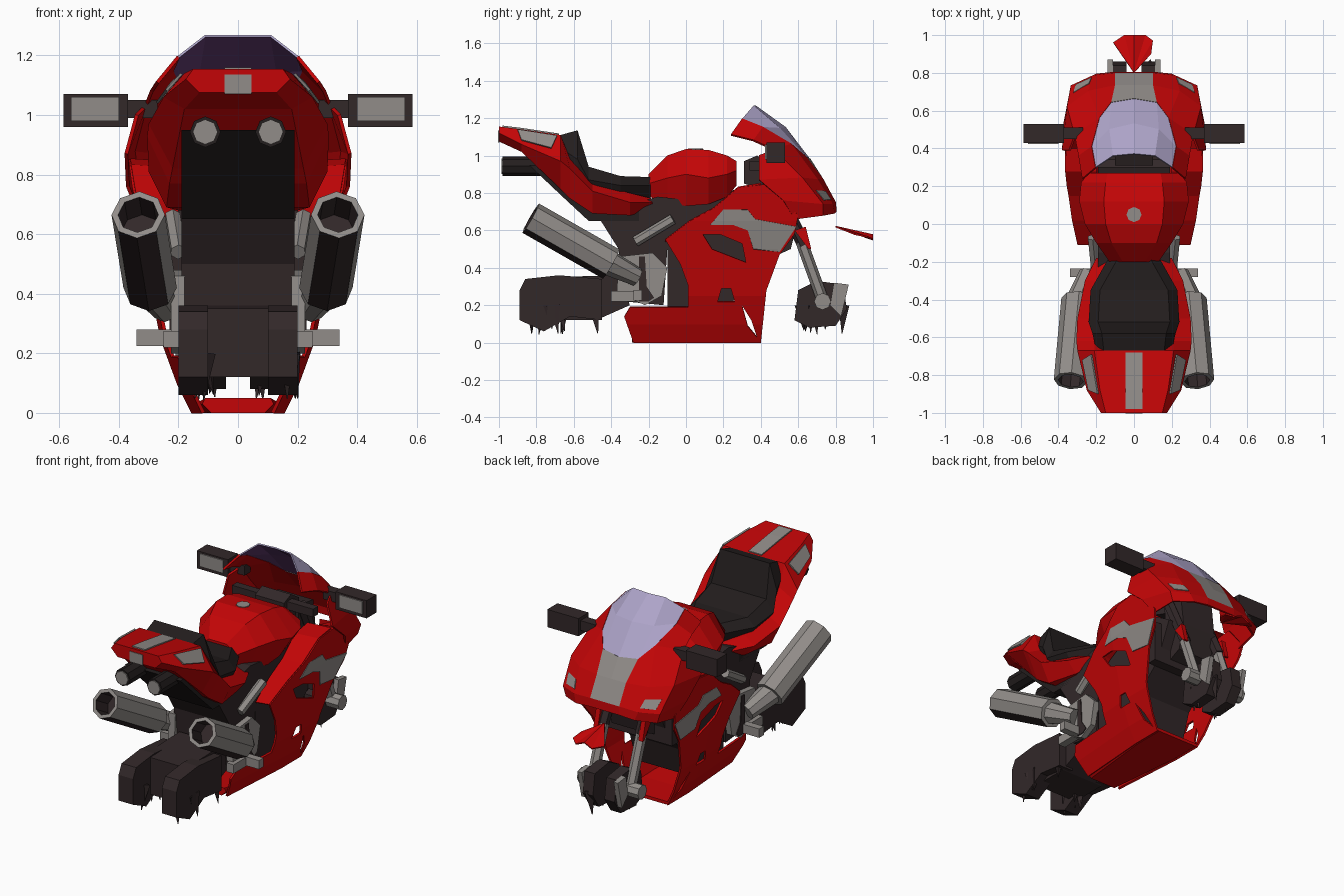
import bpy, bmesh, random
from mathutils import Vector

if "Cube" in bpy.data.objects:
    bpy.data.objects.remove(bpy.data.objects["Cube"])

random.seed(4)


def mat(name, c):
    m = bpy.data.materials.new(name)
    m.diffuse_color = (*c, 1)
    m.use_nodes = True
    m.node_tree.nodes["Principled BSDF"].inputs["Base Color"].default_value = m.diffuse_color
    return m


RED = mat("red paint", (0.55, 0.0015, 0.002))
DARK = mat("dark brown metal", (0.032, 0.021, 0.022))
BLACK = mat("black rubber", (0.017, 0.013, 0.013))
GREY = mat("grey metal", (0.285, 0.265, 0.25))
LILAC = mat("lilac glass", (0.42, 0.37, 0.58))
PURPLE = mat("purple glass", (0.12, 0.045, 0.16))


def finish(name, bm, mats, mirror=False, thick=0, fix=True, back=0):
    if fix:
        bmesh.ops.recalc_face_normals(bm, faces=bm.faces[:])
    me = bpy.data.meshes.new(name)
    bm.to_mesh(me)
    bm.free()
    for m in mats:
        me.materials.append(m)
    ob = bpy.data.objects.new(name, me)
    bpy.context.collection.objects.link(ob)
    if mirror:
        ob.modifiers.new("mirror", 'MIRROR')
    if thick:
        s = ob.modifiers.new("thickness", 'SOLIDIFY')
        s.thickness = thick
        s.offset = 0
        s.material_offset = back
    return ob


def loft(name, stations, m):
    """Six-sided body; station = y, top half-width, z, middle half-width, z, bottom half-width, z."""
    bm = bmesh.new()
    rings = []
    for y, a, za, b, zb, c, zc in stations:
        pts = [(a, za), (b, zb), (c, zc), (-c, zc), (-b, zb), (-a, za)]
        rings.append([bm.verts.new((x, y, z)) for x, z in pts])
    for r, s in zip(rings, rings[1:]):
        for i in range(6):
            j = (i + 1) % 6
            bm.faces.new((r[i], r[j], s[j], s[i]))
    bm.faces.new(rings[0])
    bm.faces.new(rings[-1])
    return finish(name, bm, [m])


def prism(name, yz, x0, x1, m, mirror=False):
    bm = bmesh.new()
    a = [bm.verts.new((x0, y, z)) for y, z in yz]
    b = [bm.verts.new((x1, y, z)) for y, z in yz]
    bm.faces.new(a)
    bm.faces.new(b)
    for i in range(len(yz)):
        j = (i + 1) % len(yz)
        bm.faces.new((a[i], a[j], b[j], b[i]))
    return finish(name, bm, [m], mirror)


def box(name, x, y, z, m, mirror=False):
    return prism(name, [(y[0], z[0]), (y[1], z[0]), (y[1], z[1]), (y[0], z[1])], x[0], x[1], m, mirror)


def tube(name, p, q, r, m, sides=8, hollow=False, mirror=True, r2=None):
    p, q = Vector(p), Vector(q)
    bm = bmesh.new()
    bmesh.ops.create_cone(bm, cap_ends=True, segments=sides, radius1=r, radius2=r2 or r, depth=(q - p).length)
    bm.transform((q - p).to_track_quat('Z', 'Y').to_matrix().to_4x4())
    bmesh.ops.translate(bm, verts=bm.verts[:], vec=(p + q) / 2)
    if hollow:  # open rear end with a dark bore, dark underside
        bm.normal_update()
        for f in bm.faces:
            if f.normal.z < -0.6:
                f.material_index = 1
        cap = min(bm.faces, key=lambda f: (f.calc_center_median() - p).length)
        bmesh.ops.inset_individual(bm, faces=[cap], thickness=0.022)
        new = bmesh.ops.extrude_discrete_faces(bm, faces=[cap])["faces"][0]
        bmesh.ops.translate(bm, verts=new.verts[:], vec=(q - p).normalized() * 0.12)
        for e in new.edges:
            for f in e.link_faces:
                f.material_index = 1
    return finish(name, bm, [m, DARK], mirror)


def grid(name, cols, mats, thick, paint=None, back=0):
    """Mirrored shell from columns of points; paint gives cells the second material."""
    bm = bmesh.new()
    v = [[bm.verts.new(p) for p in c] for c in cols]
    for i in range(len(v) - 1):
        for j in range(min(len(v[i]), len(v[i + 1])) - 1):
            f = bm.faces.new((v[i][j + 1], v[i + 1][j + 1], v[i + 1][j], v[i][j]))
            if paint and paint(i, j):
                f.material_index = 1
    return finish(name, bm, mats, True, thick, False, back)


# half-width of the side fairing by height, slimmer toward the rear
LEVELS = [(0, .15), (.1, .2), (.25, .255), (.5, .305), (.65, .335), (.95, .375)]


def fairing_x(y, z):
    for (z0, a), (z1, b) in zip(LEVELS, LEVELS[1:]):
        if z <= z1:
            x = a + (b - a) * (z - z0) / (z1 - z0)
            break
    return x + 0.07 * min(0, y - 0.2)


def sheet(name, loops, m, thick, offset=0):
    bm = bmesh.new()
    edges = []
    for loop in loops:
        vs = [bm.verts.new((0, y, z)) for y, z in loop]
        edges += [bm.edges.new((vs[i - 1], vs[i])) for i in range(len(vs))]
    bmesh.ops.triangle_fill(bm, use_beauty=True, edges=edges, normal=(1, 0, 0))
    cuts = [((0, 0, z), (0, 0, 1)) for z, _ in LEVELS[1:-1]] + [((0, .2, 0), (0, 1, 0))]
    for co, no in cuts:
        bmesh.ops.bisect_plane(bm, geom=bm.verts[:] + bm.edges[:] + bm.faces[:], plane_co=co, plane_no=no)
    for v in bm.verts:
        v.co.x = fairing_x(v.co.y, v.co.z) + offset
    return finish(name, bm, [m], True, thick)


# side fairings with vents, inner ledge, grey flank panels and the belly
sheet("side_fairing", [
    [(-.11, .55), (.02, .65), (.15, .72), (.28, .83), (.45, .85), (.6, .68), (.58, .58), (.5, .47), (.43, .28),
     (.4, .0), (-.28, .0), (-.33, .14), (-.3, .19), (.01, .19), (.01, .31), (-.03, .42)],
    [(.09, .58), (.18, .58), (.3, .53), (.32, .43), (.14, .5)],
    [(.17, .22), (.19, .29), (.24, .29), (.26, .22)],
    [(.3, .2), (.33, .09), (.38, .03), (.35, .12)]], RED, 0.012)
ledge = [(-.11, .55), (.02, .65), (.15, .72), (.28, .83), (.4, .85)]
grid("fairing_ledge", [[(.2, y, z - .01) for y, z in ledge], [(fairing_x(y, z), y, z) for y, z in ledge]], [RED], 0.008)
sheet("flank_panel", [[(.13, .63), (.2, .71), (.33, .71), (.37, .66), (.59, .62), (.5, .485), (.36, .5), (.33, .6),
                       (.25, .63)]], GREY, 0.005, 0.008)
loft("belly_pan", [(-.29, .11, .05, .12, .03, .09, 0), (.2, .16, .02, .155, .01, .14, 0),
                   (.4, .155, .02, .15, .01, .14, 0)], RED)

# nose cowl with grey centre strip, red inside
grid("nose_cowl", [
    [(0, .80, .70), (0, .795, .75), (0, .73, .87), (0, .66, .98)],
    [(.1, .80, .70), (.1, .795, .75), (.1, .73, .87), (.12, .64, .99)],
    [(.2, .79, .69), (.22, .78, .74), (.24, .70, .87), (.18, .56, 1.06), (.22, .41, 1.15), (.2, .3, 1.195)],
    [(.31, .73, .68), (.33, .73, .74), (.35, .62, .88), (.31, .47, 1.03), (.29, .36, 1.08), (.27, .24, 1.11)],
    [(.33, .58, .66), (.37, .52, .76), (.375, .39, .87), (.34, .39, 1.0)]],
    [RED, GREY, RED, RED], 0.012, lambda i, j: i == 0 and j > 0, 2)


def plate(name, corners, m, thick=0.008):
    bm = bmesh.new()
    bm.faces.new([bm.verts.new(p) for p in corners])
    return finish(name, bm, [m], True, thick)


# headlights lie low on the cowl's front corners
c1, d1, d2, c2 = (Vector(p) for p in [(.22, .78, .74), (.33, .73, .74), (.35, .62, .88), (.24, .70, .87)])
corners = [c1.lerp(d1, u).lerp(c2.lerp(d2, u), v) + Vector((.002, .006, .004))
           for u, v in [(.0, .15), (.75, .12), (.8, .5), (.05, .5)]]
plate("headlight", corners, GREY)

# windscreen, lilac outside and purple inside
grid("windscreen", [
    [(0, .66, .98), (0, .53, 1.15), (0, .37, 1.265)],
    [(.12, .64, .99), (.13, .5, 1.145), (.11, .36, 1.265)],
    [(.18, .56, 1.06), (.22, .41, 1.15), (.2, .3, 1.195)]], [LILAC, PURPLE], 0.008, None, 1)

# tank and cap
loft("tank", [(-.2, .06, .9, .13, .85, .1, .78), (-.1, .12, 1.0, .2, .88, .15, .75),
              (0, .15, 1.035, .26, .9, .2, .73), (.12, .16, 1.03, .29, .88, .2, .74),
              (.22, .15, 1.0, .28, .9, .2, .78), (.27, .14, .97, .24, .92, .18, .84)], RED)
tube("tank_cap", (0, .05, 1.02), (0, .05, 1.038), .04, GREY, 8, mirror=False)

# tail, seat, tail stripe and lamps
loft("tail", [(-1, .15, 1.155, .175, 1.12, .13, 1.075), (-.88, .18, 1.14, .25, 1.06, .18, 1.02),
              (-.67, .21, 1.11, .3, .97, .22, .82), (-.62, .21, .98, .305, .93, .23, .77),
              (-.5, .22, .85, .3, .81, .24, .69), (-.3, .2, .8, .26, .75, .2, .68),
              (-.18, .12, .77, .2, .75, .15, .71)], RED)
loft("seat", [(-.67, .16, 1.11, .2, 1.04, .18, .95), (-.58, .17, 1.135, .22, .98, .2, .85),
              (-.52, .19, .94, .24, .87, .2, .8), (-.35, .18, .89, .23, .84, .19, .77),
              (-.19, .09, .885, .14, .84, .1, .77)], BLACK)
prism("undertail", [(-.84, .95), (-.66, .78), (-.52, .65), (-.25, .65), (-.25, .72), (-.6, .95)], -.19, .19, BLACK)
prism("tail_stripe", [(-.98, 1.152), (-.88, 1.14), (-.68, 1.112), (-.68, 1.118), (-.88, 1.148), (-.98, 1.160)],
      -.045, .045, GREY)
box("tail_badge_plate", (-.045, .045), (-1.004, -.996), (1.07, 1.135), GREY)
tube("tail_lamp", (.11, -.98, .943), (.11, -.76, .943), .052, BLACK, 8)
tube("tail_lamp_lens", (.11, -.986, .943), (.11, -.97, .943), .042, GREY, 8)
plate("tail_indicator", [(.19, -.9, 1.138), (.24, -.88, 1.083), (.272, -.72, 1.04), (.225, -.69, 1.105)], GREY, 0.009)

# mirrors, bars and dash
for n, x, y, z, m in [("mirror", (.37, .585), (.43, .53), (.96, 1.07), DARK),
                      ("mirror_arm", (.27, .37), (.45, .51), (.99, 1.05), DARK),
                      ("mirror_plate", (.40, .56), (.423, .43), (.98, 1.06), GREY),
                      ("handlebar", (.05, .28), (.34, .39), (.92, .97), DARK)]:
    box(n, x, y, z, m, True)
prism("dash", [(.31, .85), (.31, .97), (.38, 1.0), (.46, .95), (.46, .8)], -.1, .1, DARK)

# frame and engine
prism("engine", [(-.1, .15), (.22, .12), (.28, .3), (.45, .45), (.55, .68), (.3, .83), (-.1, .7)], -.19, .19, DARK)
prism("steering_head", [(.42, .92), (.57, .9), (.6, .66), (.56, .5), (.45, .45)], -.12, .12, DARK)
prism("frame", [(-.48, .69), (-.36, .5), (-.33, .22), (-.12, .2), (-.1, .5), (.12, .75), (-.15, .78)], -.19, .19, DARK)
box("radiator", (-.24, .24), (.42, .48), (.42, .68), DARK)
tube("frame_strut", (.2, -.27, .54), (.22, -.07, .66), .028, GREY, 6)
prism("engine_cover", [(-.37, .27), (-.36, .46), (-.18, .48), (-.1, .4), (-.13, .25), (-.22, .2)], .18, .225, GREY, True)
prism("cover_gap", [(-.25, .22), (-.25, .46), (-.22, .46), (-.21, .3), (-.17, .24), (-.2, .22)], .2, .23, DARK, True)
box("footpeg", (.18, .34), (-.28, -.235), (.225, .28), GREY, True)
box("peg_bracket", (.2, .25), (-.4, -.27), (.22, .275), GREY, True)

# exhausts
tube("exhaust", (.335, -.83, .665), (.295, -.4, .42), .09, GREY, 8, True)
tube("exhaust_joint", (.297, -.42, .43), (.24, -.26, .35), .07, GREY, 8, r2=.05)

# broken rear wheel housing
prism("rear_housing", [(-.72, .12), (-.72, .35), (-.36, .36), (-.3, .2), (-.48, .12)], -.15, .15, DARK)
prism("rear_housing_side", [(-.89, .28), (-.86, .34), (-.68, .36), (-.45, .34), (-.45, .12), (-.62, .14), (-.76, .06),
                            (-.89, .12)], .1, .2, DARK, True)

# forks and broken front wheel
tube("fork_upper", (.13, .44, .92), (.13, .63, .52), .035, DARK, 6)
tube("fork_lower", (.13, .61, .56), (.13, .73, .23), .032, GREY, 6)
tube("axle_end", (.12, .73, .22), (.21, .73, .22), .045, GREY, 8)
prism("front_disc", [(.58, .12), (.6, .28), (.7, .33), (.84, .31), (.86, .18), (.8, .09), (.66, .08)], .04, .11, DARK, True)
prism("front_caliper", [(.77, .2), (.79, .32), (.87, .31), (.83, .14)], .11, .14, GREY, True)
prism("fork_fin", [(.58, .6), (.64, .62), (.67, .5), (.655, .5)], .14, .17, RED, True)

# jagged shards around both wheels
for i in range(16):
    s = 1 if i % 2 else -1
    y = random.uniform(-.86, -.46) if i < 10 else random.uniform(.6, .84)
    x = s * (random.uniform(.1, .19) if i < 10 else .08)
    tip = (x + random.uniform(-.03, .03), y + random.uniform(-.03, .03), random.uniform(.04, .08))
    tube("wheel_shard", (x, y, .2), tip, .035, DARK, 3, mirror=False, r2=.002)

# loose mudguard piece
bm = bmesh.new()
tip = bm.verts.new((0, .8, .62))
rim = [bm.verts.new(p) for p in [(-.11, .96, .565), (-.05, 1, .55), (0, 1, .575), (.06, 1, .55), (.1, .97, .565),
                                 (.09, .9, .58)]]
for a, b in zip(rim, rim[1:]):
    bm.faces.new((tip, a, b))
finish("front_mudguard", bm, [RED], thick=0.008)
